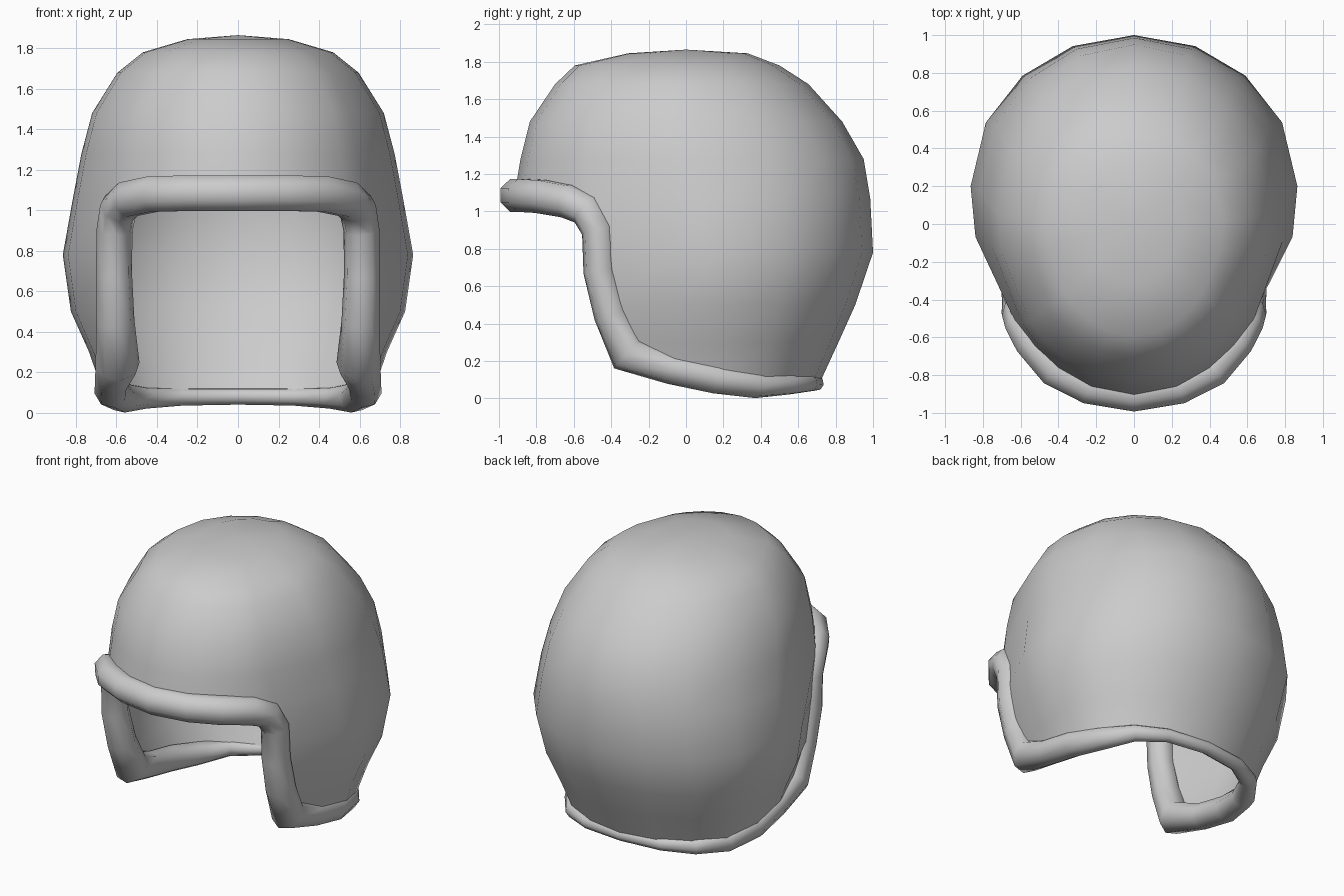
import bpy
import bmesh
import math

default_cube = bpy.data.objects.get("Cube")
if default_cube:
    bpy.data.objects.remove(default_cube, do_unlink=True)

# One plain grey for the whole helmet
grey = bpy.data.materials.new("helmet grey")
grey.use_nodes = True
colour = (0.6, 0.6, 0.6, 1.0)
grey.diffuse_color = colour
grey.node_tree.nodes["Principled BSDF"].inputs["Base Color"].default_value = colour

# Horizontal sections, bottom to crown: height, half width, front y, back y, widest y
SECTIONS = [
    (0.05, 0.65, -0.80, 0.70, 0.20),
    (0.30, 0.735, -0.85, 0.815, 0.20),
    (0.50, 0.825, -0.88, 0.905, 0.20),
    (0.78, 0.865, -0.91, 1.0, 0.20),
    (1.07, 0.813, -0.92, 0.985, 0.18),
    (1.28, 0.773, -0.885, 0.95, 0.12),
    (1.48, 0.72, -0.835, 0.835, 0.06),
    (1.68, 0.595, -0.70, 0.655, 0.03),
    (1.78, 0.47, -0.595, 0.50, 0.02),
    (1.845, 0.25, -0.31, 0.33, 0.01),
]
CROWN = (0, 0, 1.865)
BROW_ROW = 4

# Shell columns from front to back: angle, height of the lower edge
FRONT = [(0, 1.09), (16.5, 1.09), (30, 1.09), (41, 1.07)]
EDGE = (50, 0.22)
REAR = [(76, 0.15), (90, 0.115), (115, 0.08), (137, 0.08), (158, 0.08), (180, 0.085)]
# The face edge, jaw to brow, tucked into the trim
FACE_EDGE = [
    (0.60, -0.31, 0.22),
    (0.615, -0.335, 0.30),
    (0.64, -0.41, 0.50),
    (0.645, -0.455, 0.78),
    (0.635, -0.505, 1.06),
]

# Left half of the opening edge, brow to nape: x, y, z, trim radius
HALF_RIM = [
    (0.0, -0.905, 1.085, 0.095),
    (0.24, -0.865, 1.085, 0.095),
    (0.42, -0.775, 1.08, 0.095),
    (0.54, -0.63, 1.055, 0.095),
    (0.59, -0.53, 1.01, 0.095),
    (0.61, -0.47, 0.90, 0.09),
    (0.612, -0.46, 0.68, 0.09),
    (0.605, -0.40, 0.45, 0.095),
    (0.595, -0.31, 0.24, 0.11),
    (0.622, -0.08, 0.16, 0.085),
    (0.625, 0.16, 0.11, 0.085),
    (0.57, 0.38, 0.075, 0.075),
    (0.46, 0.56, 0.075, 0.055),
    (0.28, 0.66, 0.08, 0.045),
    (0.0, 0.695, 0.082, 0.042),
]


def section_at(height):
    """Section blended between the two nearest ones."""
    i = 0
    while i < len(SECTIONS) - 2 and height > SECTIONS[i + 1][0]:
        i += 1
    low, high = SECTIONS[i], SECTIONS[i + 1]
    f = (height - low[0]) / (high[0] - low[0])
    return [a + (b - a) * f for a, b in zip(low, high)]


def shell_point(degrees, height):
    """Point on the half-ellipse pair that outlines the shell at a height."""
    z, width, front, back, middle = section_at(height)
    c = math.cos(math.radians(degrees))
    reach = middle - front if c > 0 else back - middle
    return (width * math.sin(math.radians(degrees)), middle - reach * c, z)


def half_columns():
    """Columns of the left half, each a dictionary of row to point."""
    columns = []
    for angle, rim in FRONT + [EDGE] + REAR:
        first = BROW_ROW if (angle, rim) in FRONT else 0
        column = {}
        for row in range(first, len(SECTIONS)):
            column[row] = shell_point(angle, rim if row == first else SECTIONS[row][0])
        if angle == EDGE[0]:
            column.update(enumerate(FACE_EDGE))
        columns.append(column)
    return columns


def make_shell():
    columns = half_columns()
    columns += [
        {row: (-x, y, z) for row, (x, y, z) in column.items()}
        for column in columns[-2:0:-1]
    ]
    bm = bmesh.new()
    crown = bm.verts.new(CROWN)
    grid = {
        (k, row): bm.verts.new(point)
        for k, column in enumerate(columns)
        for row, point in column.items()
    }
    last = len(SECTIONS) - 1
    for k in range(len(columns)):
        n = (k + 1) % len(columns)
        for row in range(last):
            corners = [(k, row), (n, row), (n, row + 1), (k, row + 1)]
            if all(corner in grid for corner in corners):
                bm.faces.new([grid[corner] for corner in corners])
        bm.faces.new([grid[k, last], grid[n, last], crown])
    for face in bm.faces:
        face.smooth = True
    # Crisp edge where the wall ends
    for edge in bm.edges:
        edge.smooth = not edge.is_boundary
    mesh = bpy.data.meshes.new("shell")
    bm.to_mesh(mesh)
    bm.free()
    mesh.materials.append(grey)
    shell = bpy.data.objects.new("shell", mesh)
    bpy.context.collection.objects.link(shell)
    # Wall thickness, grown inwards
    wall = shell.modifiers.new("wall", "SOLIDIFY")
    wall.thickness = 0.04
    wall.offset = -1


def make_trim():
    rim = HALF_RIM + [(-x, y, z, r) for x, y, z, r in HALF_RIM[-2:0:-1]]
    curve = bpy.data.curves.new("edge_trim", "CURVE")
    curve.dimensions = "3D"
    curve.bevel_depth = 1.0
    curve.bevel_resolution = 2
    spline = curve.splines.new("POLY")
    spline.points.add(len(rim) - 1)
    for point, (x, y, z, radius) in zip(spline.points, rim):
        point.co = (x, y, z, 1)
        point.radius = radius
        point.tilt = math.pi / 8
    spline.use_cyclic_u = True
    spline.use_smooth = True
    curve.materials.append(grey)
    trim = bpy.data.objects.new("edge_trim", curve)
    bpy.context.collection.objects.link(trim)


make_shell()
make_trim()
